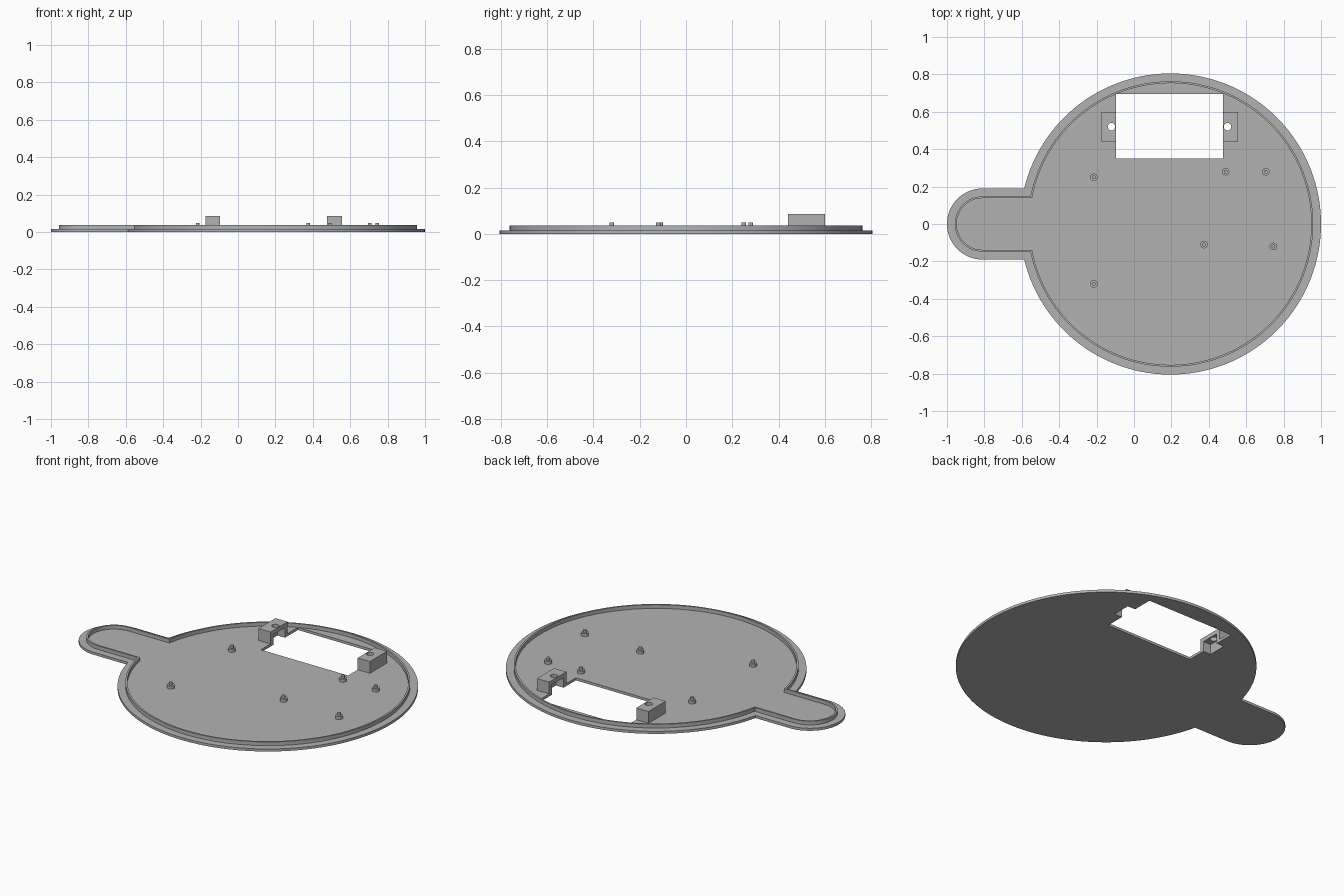
import bpy, bmesh
from math import sin, cos, asin, pi, radians

if "Cube" in bpy.data.objects:
    bpy.data.objects.remove(bpy.data.objects["Cube"])

grey = bpy.data.materials.new("plain grey")
grey.use_nodes = True
colour = (0.45, 0.45, 0.45, 1)
grey.diffuse_color = colour
grey.node_tree.nodes["Principled BSDF"].inputs["Base Color"].default_value = colour

DISC_X, TAB_X = 0.195, -0.81
FLOOR, RIM_TOP = 0.015, 0.037
WINDOW_X = 0.19


def finish(name, bm):
    bmesh.ops.recalc_face_normals(bm, faces=bm.faces)
    mesh = bpy.data.meshes.new(name)
    bm.to_mesh(mesh)
    bm.free()
    mesh.materials.append(grey)
    obj = bpy.data.objects.new(name, mesh)
    bpy.context.collection.objects.link(obj)
    return obj


def outline(inset):
    """Disc joined to a round-ended tab, moved inwards by inset."""
    disc, tab = 0.805 - inset, 0.19 - inset
    a = asin(tab / disc)
    pts = []
    for i in range(129):
        t = -pi + a + (2 * pi - 2 * a) * i / 128
        pts.append((DISC_X + disc * cos(t), disc * sin(t)))
    for i in range(33):
        t = pi / 2 + pi * i / 32
        pts.append((TAB_X + tab * cos(t), tab * sin(t)))
    return pts


def loop(bm, inset, z):
    return [bm.verts.new((x, y, z)) for x, y in outline(inset)]


def bridge(bm, a, b):
    for i in range(len(a)):
        j = (i + 1) % len(a)
        bm.faces.new((a[i], a[j], b[j], b[i]))


def box(name, x0, x1, y0, y1, z0, z1):
    bm = bmesh.new()
    bmesh.ops.create_cube(bm, size=1)
    for v in bm.verts:
        v.co = (x1 if v.co.x > 0 else x0, y1 if v.co.y > 0 else y0, z1 if v.co.z > 0 else z0)
    return finish(name, bm)


def cylinder(name, x, y, r, z0, z1, r_top=None):
    bm = bmesh.new()
    bmesh.ops.create_cone(bm, cap_ends=True, segments=32, radius1=r, radius2=r_top or r, depth=z1 - z0)
    bmesh.ops.translate(bm, verts=bm.verts, vec=(x, y, (z0 + z1) / 2))
    return finish(name, bm)


def cut(obj, cutter):
    mod = obj.modifiers.new("cut", 'BOOLEAN')
    mod.operation, mod.solver, mod.object = 'DIFFERENCE', 'EXACT', cutter
    bpy.context.view_layer.objects.active = obj
    bpy.ops.object.modifier_apply(modifier=mod.name)
    bpy.data.objects.remove(cutter)


def smooth(obj):
    bpy.ops.object.select_all(action='DESELECT')
    obj.select_set(True)
    bpy.context.view_layer.objects.active = obj
    bpy.ops.object.shade_smooth_by_angle(angle=radians(30))


# Base plate with its rectangular window
bm = bmesh.new()
low, high = loop(bm, 0, 0), loop(bm, 0, FLOOR)
bm.faces.new(low)
bm.faces.new(high)
bridge(bm, low, high)
base = finish("base_plate", bm)
cut(base, box("window_cutter", -0.095, 0.475, 0.35, 0.695, -0.1, 0.1))

# Thin raised rim set in from the edge
bm = bmesh.new()
loops = [loop(bm, 0.042, FLOOR), loop(bm, 0.042, RIM_TOP), loop(bm, 0.052, RIM_TOP), loop(bm, 0.052, FLOOR)]
for i in range(4):
    bridge(bm, loops[i], loops[(i + 1) % 4])
smooth(finish("rim", bm))

# Mounting blocks either side of the window, hollow towards the window and below
for side, s in (("right", -1), ("left", 1)):
    def span(a, b):
        return sorted((WINDOW_X + s * a, WINDOW_X + s * b))
    block = box(side + "_mounting_block", *span(0.285, 0.365), 0.44, 0.60, FLOOR, 0.085)
    for part in (block, base):
        cut(part, box("pocket_cutter", *span(0.27, 0.335), 0.465, 0.575, -0.05, 0.06))
    cut(block, cylinder("hole_cutter", WINDOW_X + s * 0.31, 0.52, 0.02, 0.03, 0.12))
    smooth(block)
smooth(base)

# Stepped locating posts
posts = ((-0.215, 0.25), (-0.215, -0.32), (0.49, 0.28), (0.705, 0.28), (0.375, -0.11), (0.745, -0.12))
for n, (x, y) in enumerate(posts, 1):
    smooth(cylinder(f"post_base_{n}", x, y, 0.02, FLOOR, 0.033))
    smooth(cylinder(f"post_pin_{n}", x, y, 0.01, 0.033, 0.048))
